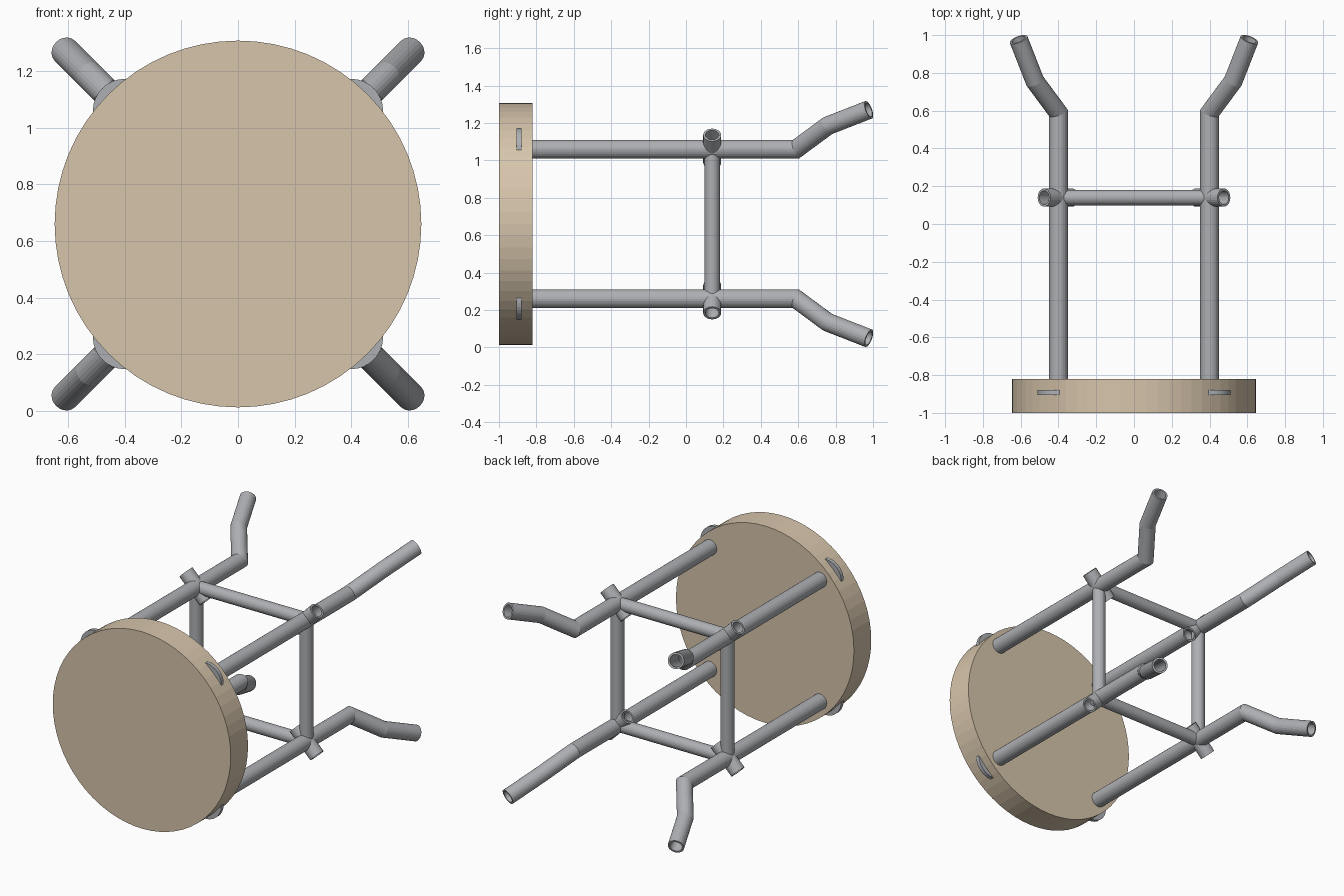
import bpy, bmesh, math
from mathutils import Vector, Matrix

if "Cube" in bpy.data.objects:
    bpy.data.objects.remove(bpy.data.objects["Cube"])

CZ = 0.66      # height of the stool axis
LEG = 0.4      # leg offset from the axis in x and z
BAR_Y = 0.14   # position of the cross bars
STEEL = (0.42, 0.43, 0.45, 1)
WOOD = (0.68, 0.56, 0.41, 1)


def material(name, color):
    m = bpy.data.materials.new(name)
    m.diffuse_color = color
    m.use_nodes = True
    m.node_tree.nodes["Principled BSDF"].inputs["Base Color"].default_value = m.diffuse_color
    return m


steel, wood = material("steel", STEEL), material("wood", WOOD)


def finish(name, bm, mat):
    bmesh.ops.recalc_face_normals(bm, faces=bm.faces)
    me = bpy.data.meshes.new(name)
    bm.to_mesh(me)
    bm.free()
    me.materials.append(mat)
    ob = bpy.data.objects.new(name, me)
    bpy.context.collection.objects.link(ob)
    return ob


def tube(name, path, radius, normal, wall=0.012, sides=24):
    """Hollow tube along a planar path with mitred bends."""
    bm = bmesh.new()
    pts = [Vector(p) for p in path]
    n = Vector(normal).normalized()
    dirs = [(b - a).normalized() for a, b in zip(pts, pts[1:])]

    def ring(i, r):
        d0, d1 = dirs[max(i - 1, 0)], dirs[min(i, len(dirs) - 1)]
        t = (d0 + d1).normalized()
        u = n.cross(t) / t.dot(d0)
        return [bm.verts.new(pts[i] + r * (u * math.cos(a) + n * math.sin(a)))
                for a in (2 * math.pi * k / sides for k in range(sides))]

    order = range(len(pts))
    rings = [ring(i, radius) for i in order] + [ring(i, radius - wall) for i in reversed(order)]
    for a, b in zip(rings, rings[1:] + rings[:1]):
        for k in range(sides):
            j = (k + 1) % sides
            bm.faces.new((a[k], a[j], b[j], b[k]))
    return finish(name, bm, steel)


def disc(name, x, z, y0, y1, radius, sides, mat):
    bm = bmesh.new()
    place = Matrix.Translation((x, (y0 + y1) / 2, z)) @ Matrix.Rotation(math.pi / 2, 4, 'X')
    bmesh.ops.create_cone(bm, cap_ends=True, segments=sides, radius1=radius,
                          radius2=radius, depth=y1 - y0, matrix=place)
    return finish(name, bm, mat)


# Round wooden seat
disc("seat", 0, CZ, -1.0, -0.82, 0.647, 64, wood)

for sx, side in ((-1, "left"), (1, "right")):
    for sz, level in ((-1, "lower"), (1, "upper")):
        tag = f"{level}_{side}"

        def at(off, y):
            return (sx * off, y, CZ + sz * off)

        across = (sx, 0, -sz)
        # Leg with splayed foot
        tube("leg_" + tag, [at(LEG, -0.88), at(LEG, 0.588), at(0.525, 0.757), at(0.611, 0.977)],
             0.05, across)
        # Mounting flange let into the seat
        disc("flange_" + tag, sx * LEG, CZ + sz * LEG, -0.905, -0.88, 0.112, 32, steel)
        # Diagonal joint sleeve
        tube("joint_" + tag, [at(LEG - 0.072, BAR_Y), at(LEG + 0.076, BAR_Y)], 0.048, across)

# Square of cross bars between the legs
for s, a, b in ((-1, "left", "lower"), (1, "right", "upper")):
    tube("upright_bar_" + a, [(s * LEG, BAR_Y, CZ - LEG), (s * LEG, BAR_Y, CZ + LEG)],
         0.041, (0, 1, 0))
    tube("cross_bar_" + b, [(-LEG, BAR_Y, CZ + s * LEG), (LEG, BAR_Y, CZ + s * LEG)],
         0.041, (0, 1, 0))
